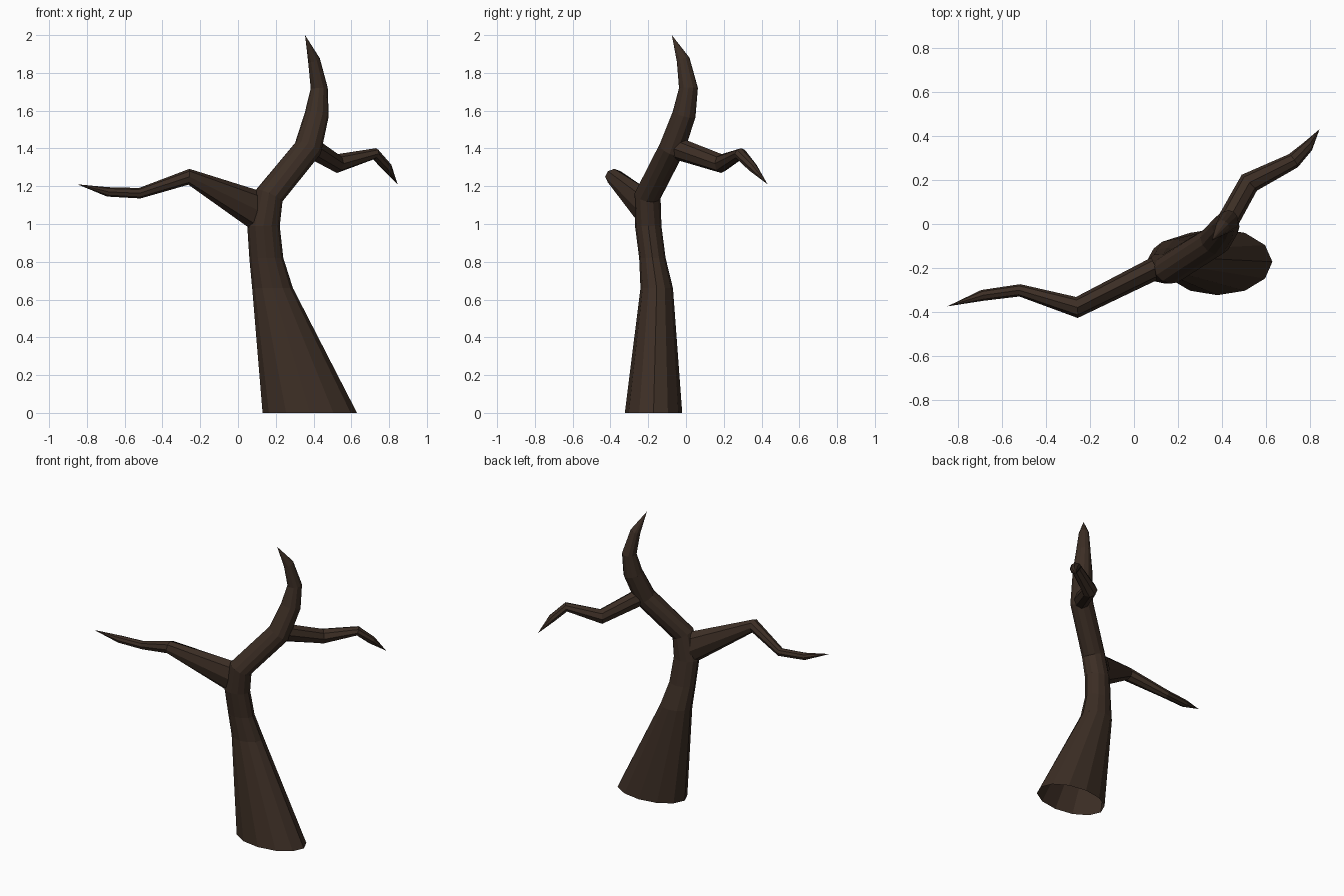
import bpy, bmesh, math
from mathutils import Vector

if "Cube" in bpy.data.objects:
    bpy.data.objects.remove(bpy.data.objects["Cube"])

bark = bpy.data.materials.new("dark_brown_bark")
bark.diffuse_color = (0.045, 0.027, 0.018, 1)
bark.use_nodes = True
bark.node_tree.nodes["Principled BSDF"].inputs["Base Color"].default_value = bark.diffuse_color


def limb(name, rings, ref, sides, first_normal, level=0):
    """Loft rings (x, y, z, radius along ref, radius across) to a pointed tip.
    The first `level` rings all use first_normal."""
    bm = bmesh.new()
    pts = [Vector(r[:3]) for r in rings]
    loops = []
    for i, (p, r) in enumerate(zip(pts[:-1], rings)):
        if i < level:
            n = Vector(first_normal).normalized()
        else:
            n = ((p - pts[i - 1]).normalized() + (pts[i + 1] - p).normalized()).normalized()
        a = Vector(ref)
        a = (a - n * a.dot(n)).normalized()
        b = n.cross(a)
        loop = []
        for k in range(sides):
            t = 2 * math.pi * k / sides
            loop.append(bm.verts.new(p + a * r[3] * math.cos(t) + b * r[4] * math.sin(t)))
        loops.append(loop)
    tip = bm.verts.new(pts[-1])
    for k in range(sides):
        j = (k + 1) % sides
        for lo, hi in zip(loops, loops[1:]):
            bm.faces.new((lo[k], lo[j], hi[j], hi[k]))
        bm.faces.new((loops[-1][k], loops[-1][j], tip))
    me = bpy.data.meshes.new(name)
    bm.to_mesh(me)
    bm.free()
    me.materials.append(bark)
    ob = bpy.data.objects.new(name, me)
    bpy.context.collection.objects.link(ob)
    return ob


# Flared trunk, open underneath, bending into the top shoot
limb("trunk", [
    (0.38, -0.172, 0.00, 0.25, 0.152),
    (0.183, -0.155, 0.66, 0.108, 0.086),
    (0.15, -0.178, 0.82, 0.09, 0.07),
    (0.135, -0.20, 0.99, 0.086, 0.07),
    (0.165, -0.203, 1.15, 0.077, 0.07),
    (0.37, -0.075, 1.40, 0.075, 0.068),
    (0.417, -0.01, 1.58, 0.064, 0.062),
    (0.43, 0.013, 1.72, 0.045, 0.05),
    (0.402, -0.015, 1.87, 0.032, 0.035),
    (0.355, -0.075, 2.00, 0, 0),
], (1, 0, 0), 12, (0, 0, 1), 4)

# Long branch on the left, deep where it meets the trunk
limb("left_branch", [
    (0.10, -0.20, 1.065, 0.115, 0.052),
    (-0.26, -0.38, 1.25, 0.042, 0.048),
    (-0.52, -0.302, 1.163, 0.028, 0.028),
    (-0.69, -0.325, 1.17, 0.025, 0.025),
    (-0.85, -0.375, 1.21, 0, 0),
], (0, 0, 1), 8, (-1, -0.45, 0), 1)

# Short drooping branch on the right
limb("right_branch", [
    (0.395, -0.045, 1.40, 0.062, 0.05),
    (0.525, 0.188, 1.32, 0.05, 0.05),
    (0.725, 0.288, 1.372, 0.03, 0.036),
    (0.79, 0.352, 1.30, 0.026, 0.026),
    (0.845, 0.432, 1.21, 0, 0),
], (0, 0, 1), 8, (0.5, 0.85, 0), 1)
